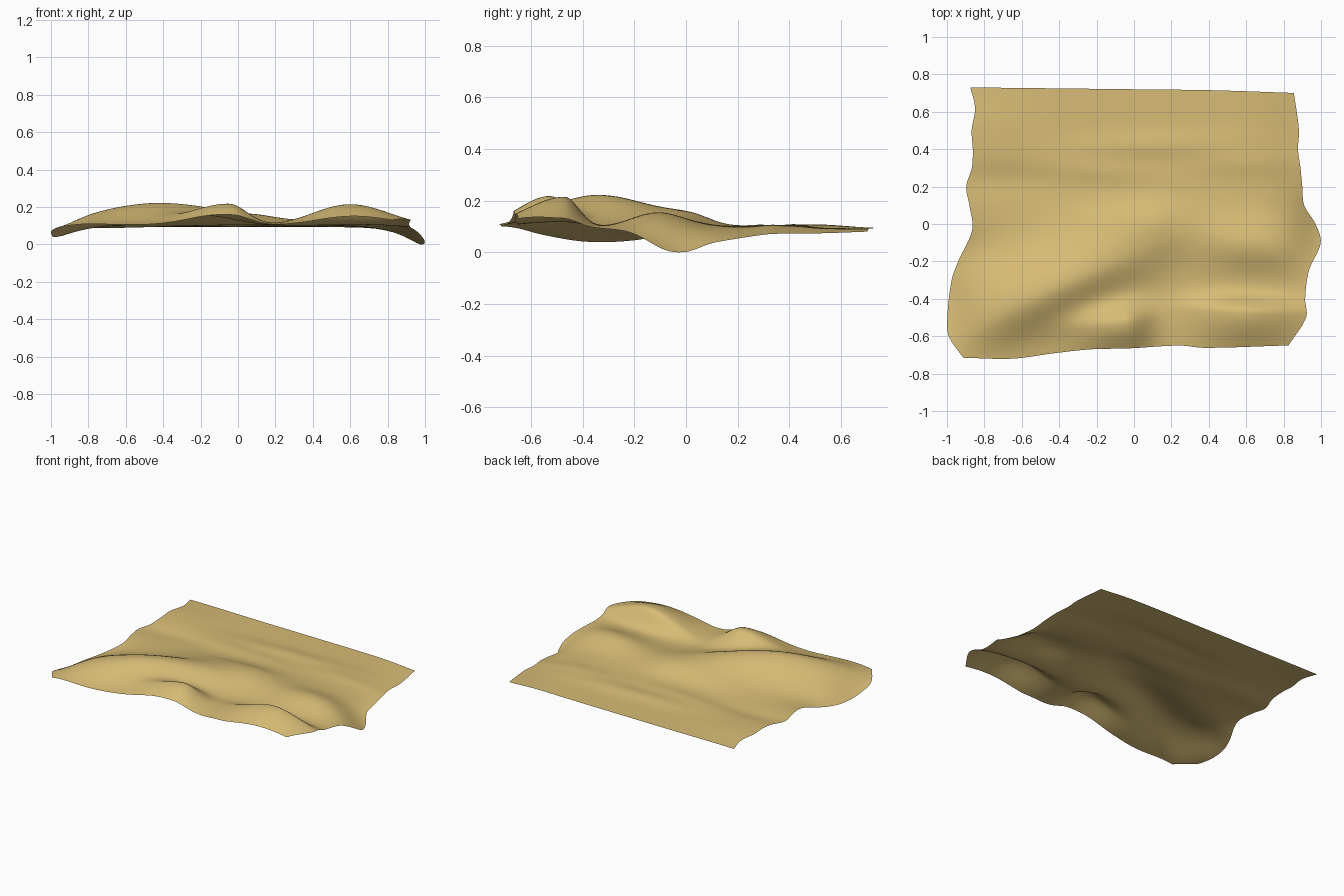
import bpy, bmesh, math

if "Cube" in bpy.data.objects:
    bpy.data.objects.remove(bpy.data.objects["Cube"])

NU, NV = 140, 110


def curve(points, t):
    """Smooth interpolation through (position, value) pairs."""
    n = len(points)
    if t <= points[0][0]:
        return points[0][1]
    if t >= points[-1][0]:
        return points[-1][1]
    i = next(k for k in range(n - 1) if t <= points[k + 1][0])
    (t0, a), (t1, b) = points[i], points[i + 1]

    def slope(k):
        lo, hi = max(k - 1, 0), min(k + 1, n - 1)
        return (points[hi][1] - points[lo][1]) / (points[hi][0] - points[lo][0])
    h = t1 - t0
    s = (t - t0) / h
    return ((2*s**3 - 3*s*s + 1) * a + (s**3 - 2*s*s + s) * h * slope(i)
            + (3*s*s - 2*s**3) * b + (s**3 - s*s) * h * slope(i + 1))


# Outline of the sheet: x along the sides by y, y along front and back by x
LEFT = [(-.72, -.91), (-.6, -.99), (-.5, -.998), (-.3, -.975), (-.2, -.94), (-.03, -.865),
        (.1, -.88), (.2, -.897), (.3, -.867), (.4, -.862), (.5, -.868), (.62, -.85), (.73, -.875)]
RIGHT = [(-.65, .825), (-.5, .92), (-.4, .915), (-.25, .935), (-.1, .998), (0, .97), (.1, .91),
         (.2, .90), (.3, .89), (.4, .877), (.5, .882), (.7, .855)]
FRONT = [(-.91, -.715), (-.65, -.72), (-.4, -.69), (-.2, -.67), (0, -.665), (.27, -.65),
         (.4, -.662), (.82, -.65)]
BACK = [(-.88, .73), (0, .72), (.4, .715), (.86, .70)]

# Folds: centre x, y, angle, reach back/forward along, width south/north, height
FOLDS = [
    (-.42, -.34, 25, .38, .42, .12, .15, .125),   # large left fold
    (.08, .02, 0, .30, .12, .10, .07, .025),      # tail of the left fold
    (-.05, -.53, 8, .20, .10, .12, .075, .118),   # front middle fold
    (.60, -.47, -2, .20, .21, .15, .055, .118),   # front right fold
    (.64, -.11, -4, .20, .25, .10, .10, .058),    # right fold
    (1.05, -.02, 0, .13, .10, .15, .15, -.122),   # drooping right edge
    (-1.05, -.40, 0, .10, .12, .22, .20, -.085),  # drooping left edge
    (-.95, -.15, 15, .10, .15, .09, .09, -.025),
    (-.75, .50, 0, .20, .20, .14, .12, .014),     # small ripples at the back
    (.10, .42, 2, .35, .35, .05, .05, .014),
    (-.25, .29, -3, .25, .30, .05, .05, .012),
    (.55, .33, 0, .20, .25, .05, .05, .010),
    (-.70, .24, 4, .25, .25, .06, .06, -.010),
    (.88, .30, 0, .12, .10, .20, .35, -.025),
]


def height(x, y):
    z = .097 - .006 * max(0, y)
    for cx, cy, ang, l0, l1, w0, w1, h in FOLDS:
        c, s = math.cos(math.radians(ang)), math.sin(math.radians(ang))
        a = (x - cx) * c + (y - cy) * s
        b = (y - cy) * c - (x - cx) * s
        a /= l1 if a > 0 else l0
        b /= w1 if b > 0 else w0
        z += h * math.exp(-.5 * (a*a + b*b))
    return z


# Draped sheet
bm = bmesh.new()
rows = []
for j in range(NV + 1):
    v = j / NV
    row = []
    for i in range(NU + 1):
        u = i / NU
        x0 = -.91 + u * 1.75
        y = curve(FRONT, x0) * (1 - v) + curve(BACK, x0) * v
        x = curve(LEFT, y) * (1 - u) + curve(RIGHT, y) * u
        row.append(bm.verts.new((x, y, height(x, y))))
    rows.append(row)
for a, b in zip(rows, rows[1:]):
    for i in range(NU):
        bm.faces.new((a[i], a[i + 1], b[i + 1], b[i])).smooth = True

# Rest the lowest point on the ground
low = min(v.co.z for v in bm.verts)
for v in bm.verts:
    v.co.z -= low

mesh = bpy.data.meshes.new("draped_sheet")
bm.to_mesh(mesh)
bm.free()
sheet = bpy.data.objects.new("draped_sheet", mesh)
bpy.context.collection.objects.link(sheet)

mat = bpy.data.materials.new("sand_cloth")
mat.diffuse_color = (.68, .5, .18, 1)
mat.use_nodes = True
mat.node_tree.nodes["Principled BSDF"].inputs["Base Color"].default_value = mat.diffuse_color
mesh.materials.append(mat)
